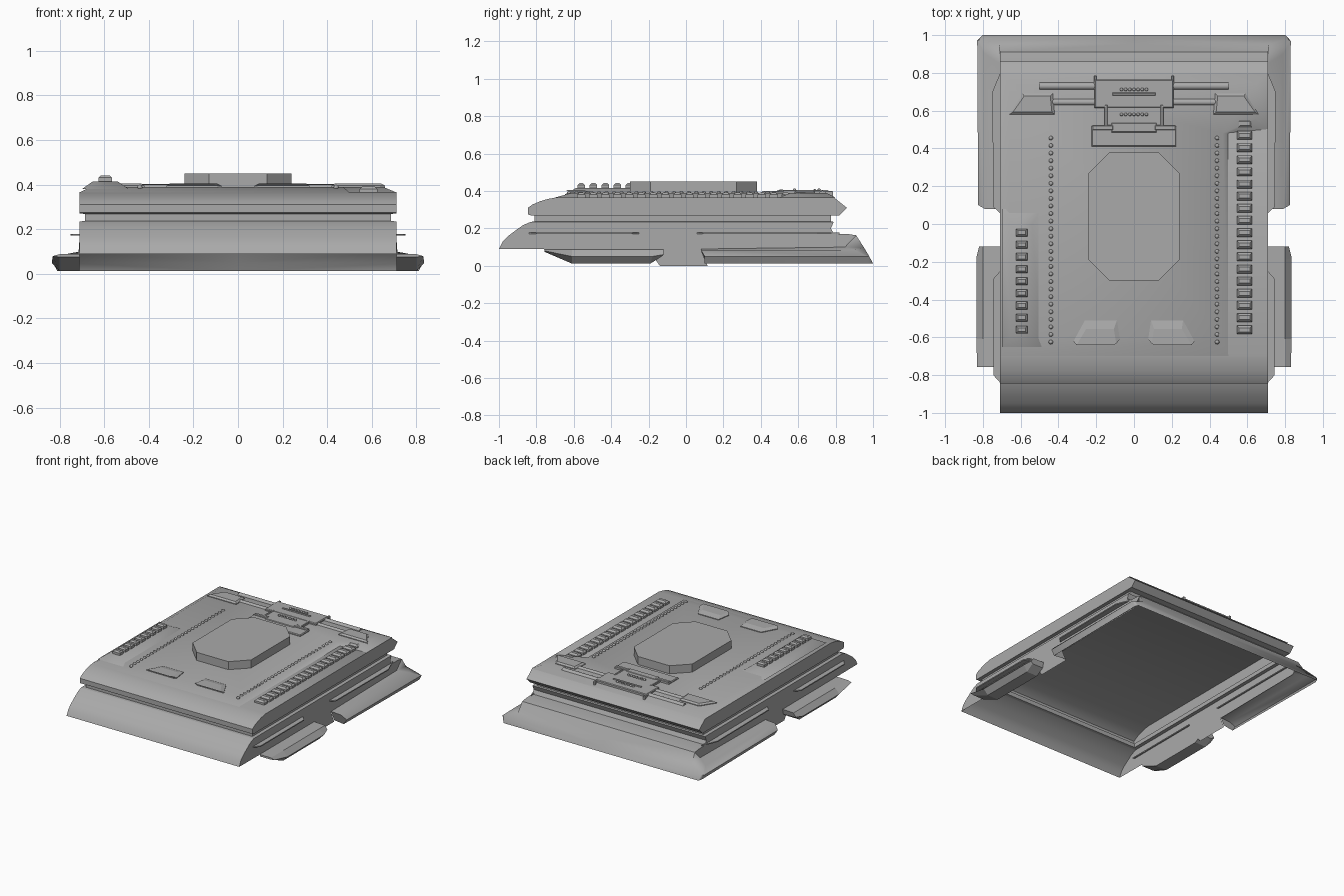
import bpy, bmesh, math
from mathutils import Matrix

if "Cube" in bpy.data.objects:
    bpy.data.objects.remove(bpy.data.objects["Cube"])

grey = bpy.data.materials.new("hull_grey")
grey.diffuse_color = (.4, .4, .4, 1)
grey.use_nodes = True
grey.node_tree.nodes["Principled BSDF"].inputs["Base Color"].default_value = grey.diffuse_color


def add(name, bm):
    me = bpy.data.meshes.new(name)
    bm.to_mesh(me)
    bm.free()
    me.materials.append(grey)
    ob = bpy.data.objects.new(name, me)
    bpy.context.collection.objects.link(ob)
    return ob


def mesh(name, verts, faces, smooth=0):
    bm = bmesh.new()
    vs = [bm.verts.new(v) for v in verts]
    for f in faces:
        bm.faces.new([vs[i] for i in f])
    bmesh.ops.remove_doubles(bm, verts=bm.verts, dist=0.0005)
    bmesh.ops.recalc_face_normals(bm, faces=bm.faces)
    ob = add(name, bm)
    if smooth:
        bpy.ops.object.select_all(action='DESELECT')
        ob.select_set(True)
        bpy.context.view_layer.objects.active = ob
        bpy.ops.object.shade_smooth_by_angle(angle=math.radians(smooth))
    return ob


def loft(name, rings, closed=True, cap_bottom=False, cap_top=False, smooth=0):
    n = len(rings[0])
    verts = [p for r in rings for p in r]
    faces = []
    for k in range(len(rings) - 1):
        for i in range(n if closed else n - 1):
            j = (i + 1) % n
            faces.append((k * n + i, k * n + j, (k + 1) * n + j, (k + 1) * n + i))
    if cap_bottom:
        faces.append(tuple(range(n)))
    if cap_top:
        faces.append(tuple(range(len(verts) - n, len(verts))))
    return mesh(name, verts, faces, smooth)


def flat(outline, z):
    return [(x, y, z) for x, y in outline]


def rect(x0, x1, y0, y1, z):
    return flat([(x0, y0), (x1, y0), (x1, y1), (x0, y1)], z)


def mirror(ob):
    m = ob.modifiers.new("mirror", 'MIRROR')
    m.merge_threshold = 0.001
    return ob


def pad(name, x, y, w, d, z0, z1, inset=0.0):
    # block with tapered top
    a, b = w / 2, d / 2
    i = inset
    return loft(name, [rect(x - a, x + a, y - b, y + b, z0), rect(x - a, x + a, y - b, y + b, z1 - i),
                       rect(x - a + i, x + a - i, y - b + i, y + b - i, z1)], cap_top=True)


# Lower hull: side walls plus curved front and rear deck, open underneath
front = [(-1.0, .09), (-.98, .13), (-.95, .16), (-.91, .19), (-.87, .218), (-.83, .235)]
loft("lower_front_apron", [[(sx * .71, y, z) for y, z in front] for sx in (-1, 1)],
     closed=False, smooth=32)
rear = [(.79, .235), (.775, .20), (.79, .172), (.865, .170), (.91, .163)]
loft("lower_rear_deck", [[(sx * .71, y, z) for y, z in rear] for sx in (-1, 1)], closed=False, smooth=50)
side = front + rear + [(.85, .09), (.08, .085), (.115, 0), (-.14, 0), (-.2, .085)]
mirror(mesh("lower_side_wall", [(.71, y, z) for y, z in side], [tuple(range(len(side)))]))

# Rear skirt wrapping around the back corners
sections = [
    [(.71, .08, .09), (.79, .08, .085), (.825, .10, .05), (.80, .10, .012)],
    [(.71, .85, .10), (.79, .90, .085), (.83, .970, .05), (.81, .975, .012)],
    [(.71, .91, .163), (.715, .953, .095), (.81, .98, .05), (.80, 1.0, .012)],
    [(0, .91, .163), (0, .953, .095), (0, .98, .05), (0, 1.0, .012)],
]
mirror(loft("rear_skirt", sections, closed=False, smooth=60))
mirror(mesh("rear_skirt_end", sections[0] + [(.71, .115, .012)], [(0, 1, 2, 3, 4)]))

# Front side fenders with sloping front underside
mirror(loft("side_fender", [
    [(.71, -.757, .09), (.80, -.757, .088), (.83, -.757, .08), (.80, -.757, .075), (.71, -.757, .075)],
    [(.71, -.61, .09), (.80, -.61, .087), (.835, -.61, .05), (.80, -.61, .012), (.71, -.61, .012)],
    [(.71, -.19, .09), (.80, -.19, .087), (.835, -.18, .05), (.80, -.19, .012), (.71, -.19, .012)],
    [(.71, -.12, .09), (.80, -.12, .087), (.82, -.12, .06), (.80, -.13, .05), (.71, -.13, .05)],
], cap_bottom=True, cap_top=True))

# Thin side fins
for name, out in (("front_side_fin", [(.70, -.85), (.745, -.80), (.745, -.29), (.70, -.24)]),
                  ("rear_side_fin", [(.70, .05), (.745, .09), (.75, .70), (.70, .82)])):
    mirror(loft(name, [flat(out, .171), flat(out, .179)], cap_bottom=True, cap_top=True))

# Neck groove between the hull halves
loft("neck", [rect(-.71, .71, -.83, .79, .235), rect(-.685, .685, -.81, .775, .237),
              rect(-.685, .685, -.81, .775, .268), rect(-.71, .71, -.84, .82, .272)])

# Upper slab, hollow from below
slab = [(-.83, .27), (-.845, .275), (-.845, .31), (-.82, .328), (-.78, .345), (-.74, .357),
        (-.69, .366), (.79, .366), (.86, .31), (.82, .27)]
loft("upper_slab", [[(sx * .71, y, z) for y, z in slab] for sx in (-1, 1)], closed=False, smooth=45)
mirror(mesh("upper_slab_side", [(.71, y, z) for y, z in slab], [tuple(range(len(slab)))]))

# Raised top deck leaving a recess along the right edge
loft("top_deck", [
    flat([(-.71, -.70), (.50, -.70), (.50, .48), (.71, .50), (.71, .80), (-.71, .80)], .365),
    flat([(-.66, -.61), (.47, -.61), (.47, .48), (.65, .56), (.65, .75), (-.66, .75)], .39),
], cap_top=True, smooth=45)
loft("left_raised_strip", [rect(-.70, -.49, -.65, .08, .380), rect(-.65, -.54, -.59, 0, .415)],
     cap_top=True, smooth=50)

# Octagonal hatch
octo = [(-.13, -.3), (.13, -.3), (.24, -.19), (.24, .27), (.13, .38), (-.13, .38), (-.24, .27), (-.24, -.19)]
loft("octagon_hatch", [flat(octo, .385), flat(octo, .45)], cap_top=True)

# Rows of buttons
for i in range(18):
    pad("right_button", .585, -.56 + i * .0643, .08, .045, .36, .392, .012)
for i in range(9):
    pad("left_button", -.595, -.56 + i * .0643, .06, .04, .41, .442, .01)


# Rows of small rivets, joined per row
def rivets(name, points, r, z):
    bm = bmesh.new()
    for x, y in points:
        bmesh.ops.create_uvsphere(bm, u_segments=10, v_segments=6, radius=r,
                                  matrix=Matrix.Translation((x, y, z)))
    add(name, bm)


for s in (-1, 1):
    rivets("deck_rivets", [(s * .44, -.625 + i * .04) for i in range(28)], .012, .388)
for y in (.58, .712):
    rivets("hatch_rivets", [(-.066 + i * .022, y) for i in range(7)], .009, .405)


# Trapezoid plates, front and rear pairs
def trapezoid(name, out):
    cx = sum(p[0] for p in out) / 4
    cy = sum(p[1] for p in out) / 4
    small = [(cx + (x - cx) * .86, cy + (y - cy) * .78) for x, y in out]
    mirror(loft(name, [flat(out, .382), flat(out, .395), flat(small, .405)], cap_top=True))


trapezoid("front_plate", [(.075, -.61), (.095, -.62), (.32, -.62), (.26, -.51), (.09, -.51)])
trapezoid("rear_plate", [(.42, .58), (.66, .58), (.59, .69), (.43, .69)])

# Rear hinge assembly
pad("hinge_front_plate", 0, .465, .45, .11, .385, .400, .005)
pad("hinge_notch_plate", 0, .51, .24, .05, .385, .405, .004)
pad("hinge_main_plate", 0, .60, .31, .16, .385, .402, .004)
pad("hinge_rear_plate", 0, .69, .42, .15, .385, .404, .005)
pad("hinge_bar", 0, .688, .23, .014, .4, .41, .003)
for s in (-1, 1):
    pad("hinge_cheek", s * .165, .51, .11, .025, .385, .408, .004)
    pad("hinge_tab", s * .205, .75, .015, .07, .36, .40, .003)
    pad("hinge_arm", s * .148, .57, .015, .12, .385, .406, .003)
for name, y, half, r in (("rear_rod", .73, .50, .02), ("front_rod", .645, .46, .018)):
    ring = [[(x, y + r * math.cos(a), .382 + r * math.sin(a))
             for a in [k * math.pi / 6 for k in range(12)]] for x in (-half, half)]
    loft(name, ring, cap_bottom=True, cap_top=True, smooth=32)
